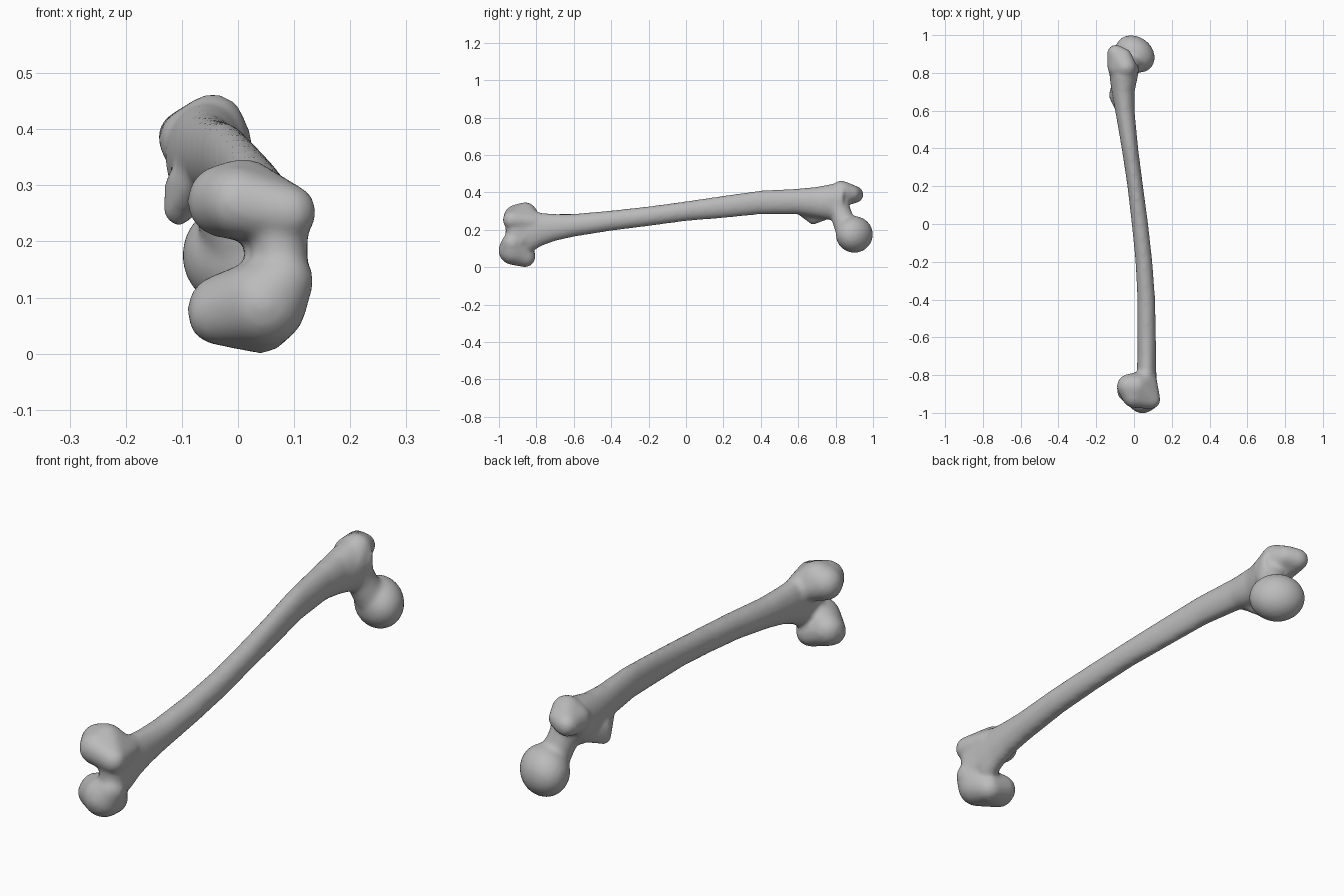
import bpy, bmesh, math
from mathutils import Matrix, Vector

cube = bpy.data.objects.get("Cube")
if cube:
    bpy.data.objects.remove(cube, do_unlink=True)

bone_grey = bpy.data.materials.new("bone_grey")
bone_grey.use_nodes = True
bone_grey.diffuse_color = (0.5, 0.5, 0.5, 1)
bone_grey.node_tree.nodes["Principled BSDF"].inputs["Base Color"].default_value = (0.5, 0.5, 0.5, 1)

bm = bmesh.new()


def unit_ball_points():
    ball = bmesh.new()
    bmesh.ops.create_icosphere(ball, subdivisions=3, radius=1)
    points = [v.co.copy() for v in ball.verts]
    ball.free()
    return points


BALL = unit_ball_points()


def hull(*balls):
    """Convex skin around balls given as (x, y, z, radius)."""
    verts = [bm.verts.new(Vector(b[:3]) + p * b[3]) for b in balls for p in BALL]
    bmesh.ops.convex_hull(bm, input=verts)
    loose = [v for v in verts if v.is_valid and not v.link_faces]
    bmesh.ops.delete(bm, geom=loose, context="VERTS")


def loft(stations, sides=32):
    """Tube through oval sections given as (y, x min, x max, z min, z max)."""
    rings = []
    for y, x0, x1, z0, z1 in stations:
        ring = []
        for i in range(sides):
            a = math.tau * i / sides
            ring.append(bm.verts.new(((x0 + x1) / 2 + (x1 - x0) / 2 * math.cos(a), y,
                                      (z0 + z1) / 2 + (z1 - z0) / 2 * math.sin(a))))
        rings.append(ring)
    for r, s in zip(rings, rings[1:]):
        for i in range(sides):
            j = (i + 1) % sides
            bm.faces.new((r[i], r[j], s[j], s[i]))
    bm.faces.new(rings[0])
    bm.faces.new(rings[-1])


# Bowed shaft, flaring at both ends
loft([
    (-0.90, 0.01, 0.12, 0.08, 0.31),
    (-0.83, 0.01, 0.12, 0.08, 0.305),
    (-0.77, 0.015, 0.118, 0.115, 0.29),
    (-0.70, 0.018, 0.117, 0.14, 0.285),
    (-0.60, 0.018, 0.116, 0.163, 0.285),
    (-0.40, 0.018, 0.112, 0.195, 0.303),
    (-0.20, 0.008, 0.097, 0.22, 0.325),
    (0.00, -0.012, 0.075, 0.247, 0.352),
    (0.20, -0.035, 0.048, 0.263, 0.382),
    (0.40, -0.065, 0.022, 0.283, 0.41),
    (0.60, -0.10, 0.003, 0.283, 0.42),
    (0.70, -0.118, 0.003, 0.265, 0.43),
    (0.78, -0.13, 0.02, 0.25, 0.445),
    (0.84, -0.125, 0.03, 0.28, 0.445),
])

# Upper condyle
hull((-0.025, -0.86, 0.272, 0.066), (0.0, -0.91, 0.27, 0.064),
     (0.09, -0.93, 0.252, 0.05), (0.01, -0.86, 0.282, 0.066), (0.07, -0.82, 0.24, 0.05))

# Lower condyle
hull((-0.028, -0.87, 0.08, 0.062), (-0.035, -0.885, 0.07, 0.055),
     (0.045, -0.925, 0.09, 0.078), (0.08, -0.93, 0.13, 0.055), (0.04, -0.86, 0.055, 0.055))

# Bridge between the condyles
hull((0.075, -0.915, 0.13, 0.05), (0.075, -0.915, 0.25, 0.05), (0.065, -0.80, 0.2, 0.05))

# Large upper process with a hooked tip
hull((-0.083, 0.83, 0.38, 0.058), (-0.045, 0.83, 0.405, 0.058),
     (-0.097, 0.905, 0.388, 0.045), (-0.055, 0.885, 0.395, 0.045), (-0.03, 0.78, 0.37, 0.05))

# Small process under the shaft
hull((-0.095, 0.68, 0.30, 0.036), (-0.107, 0.68, 0.253, 0.026),
     (-0.07, 0.60, 0.31, 0.025), (-0.08, 0.75, 0.29, 0.035))

# Neck
hull((-0.045, 0.80, 0.35, 0.065), (-0.025, 0.83, 0.28, 0.058))
hull((-0.025, 0.83, 0.28, 0.058), (0.0, 0.86, 0.20, 0.062))

# Rounded head
bmesh.ops.create_icosphere(
    bm, subdivisions=4, radius=1,
    matrix=Matrix.Translation((0.005, 0.9, 0.175))
    @ Matrix.Rotation(math.radians(-37), 4, "Z")
    @ Matrix.Diagonal((0.112, 0.091, 0.098, 1)))

bmesh.ops.recalc_face_normals(bm, faces=bm.faces)
mesh = bpy.data.meshes.new("thigh_bone")
bm.to_mesh(mesh)
bm.free()
mesh.materials.append(bone_grey)
mesh.shade_smooth()
bone = bpy.data.objects.new("thigh_bone", mesh)
bpy.context.collection.objects.link(bone)

# Fuse the parts into one skin and soften the joins
fuse = bone.modifiers.new("fuse", "REMESH")
fuse.mode = "VOXEL"
fuse.voxel_size = 0.01
fuse.use_smooth_shade = True
soften = bone.modifiers.new("soften", "SMOOTH")
soften.factor = 0.5
soften.iterations = 8
